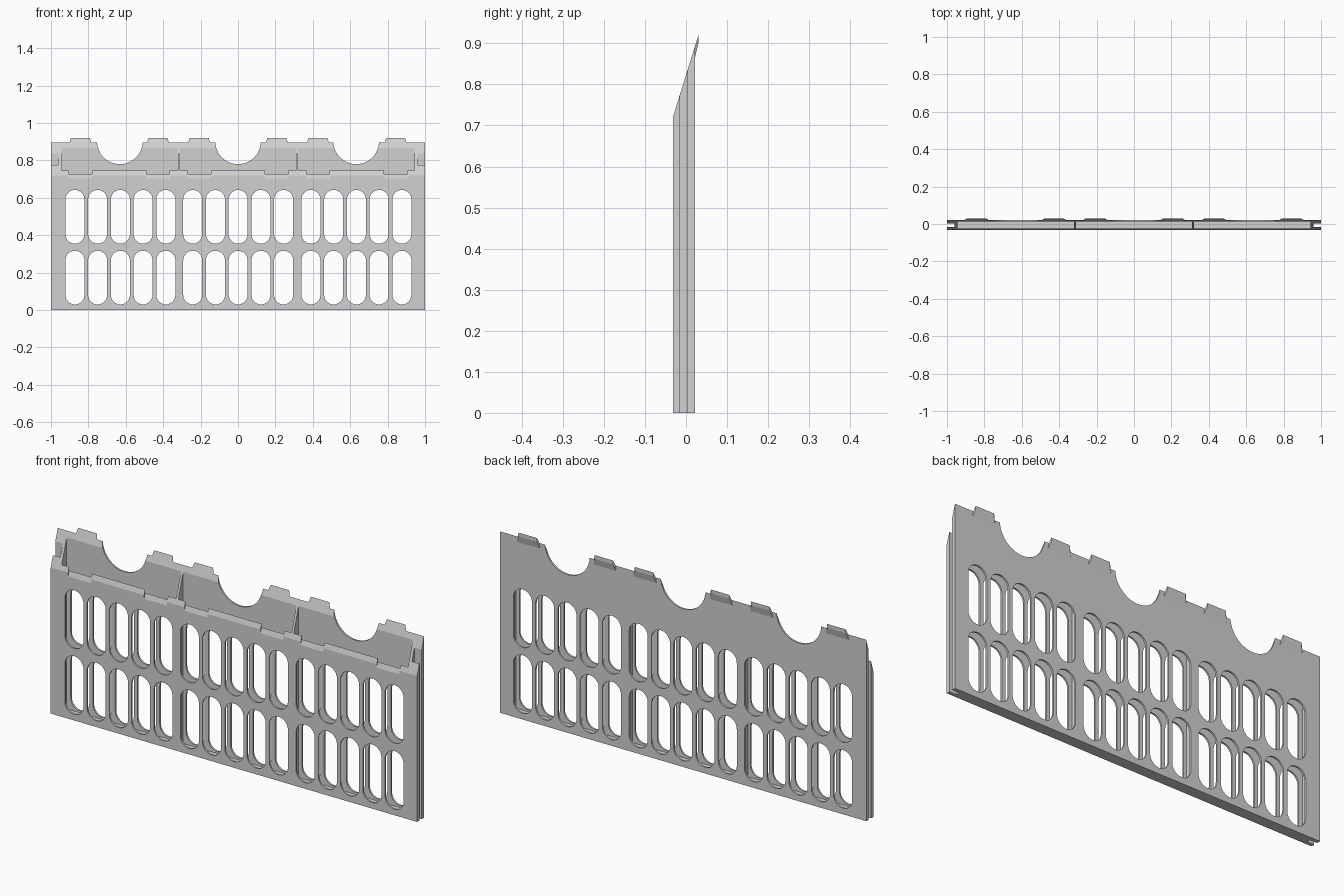
import bpy, bmesh, math

if "Cube" in bpy.data.objects:
    bpy.data.objects.remove(bpy.data.objects["Cube"])

GREY = bpy.data.materials.new("light grey")
GREY.diffuse_color = (0.64, 0.64, 0.64, 1)
GREY.use_nodes = True
GREY.node_tree.nodes["Principled BSDF"].inputs["Base Color"].default_value = GREY.diffuse_color

Y0, Y1 = -0.032, 0.0225         # front and back faces
Z0, Z1 = 0.72, 0.895            # top edge heights, front and back
SLOPE = (Z1 - Z0) / (Y1 - Y0)


def top(y):
    """Height of the slanted top plane."""
    return Z0 + (y - Y0) * SLOPE


def prism(bm, ring_a, ring_b):
    """Closed solid between two matching outlines."""
    a = [bm.verts.new(p) for p in ring_a]
    b = [bm.verts.new(p) for p in ring_b]
    bm.faces.new(a)
    bm.faces.new(b[::-1])
    for i in range(len(a)):
        j = (i + 1) % len(a)
        bm.faces.new((a[j], a[i], b[i], b[j]))


def along_x(bm, profile, x0, x1):
    prism(bm, [(x0, y, z) for y, z in profile], [(x1, y, z) for y, z in profile])


def along_y(bm, outline, y0, y1):
    prism(bm, [(x, y0, z) for x, z in outline], [(x, y1, z) for x, z in outline])


def box(bm, x0, x1, y0, y1, z0, z1):
    along_x(bm, [(y0, z0), (y1, z0), (y1, z1), (y0, z1)], x0, x1)


def finish(bm, name):
    bmesh.ops.recalc_face_normals(bm, faces=bm.faces)
    me = bpy.data.meshes.new(name)
    bm.to_mesh(me)
    bm.free()
    ob = bpy.data.objects.new(name, me)
    bpy.context.collection.objects.link(ob)
    me.materials.append(GREY)
    return ob


def cut(target, bm):
    cutter = finish(bm, "cutter")
    cutter.hide_render = True
    mod = target.modifiers.new("cut", 'BOOLEAN')
    mod.operation = 'DIFFERENCE'
    mod.solver = 'EXACT'
    mod.object = cutter
    bpy.context.view_layer.objects.active = target
    bpy.ops.object.modifier_apply(modifier=mod.name)
    bpy.data.objects.remove(cutter)


# Panel body with slanted top
bm = bmesh.new()
along_x(bm, [(Y0, 0), (Y1, 0), (Y1, Z1), (Y0, Z0)], -1, 1)
panel = finish(bm, "panel")

# Three hollow cells, open at the top
bm = bmesh.new()
for x0, x1 in ((-0.945, -0.321), (-0.309, 0.309), (0.321, 0.945)):
    box(bm, x0, x1, -0.024, 0.0135, 0.02, 1.1)
# Grooves along both ends
for s in (-1, 1):
    box(bm, min(s * 0.96, s * 1.1), max(s * 0.96, s * 1.1), -0.015, 0.004, -0.1, 1.1)
cut(panel, bm)

# Rounded slots: three groups of five, two rows
bm = bmesh.new()
R, N = 0.0508, 20
for group in (-0.629, 0.001, 0.633):
    for col in range(-2, 3):
        cx = group + col * 0.1215
        for z0, z1 in ((0.03, 0.317), (0.355, 0.642)):
            ring = []
            for zc, start in ((z1 - R, 0), (z0 + R, math.pi)):
                for i in range(N + 1):
                    a = start + math.pi * i / N
                    ring.append((cx + R * math.cos(a), zc + R * math.sin(a)))
            along_y(bm, ring, -0.1, 0.1)
cut(panel, bm)

# Round scoops in the back wall, and notches in the front wall
TABS = [(0.145, 0.27), (0.365, 0.49), (0.78, 0.905)]
TABS += [(-b, -a) for a, b in TABS]
bm = bmesh.new()
for cx in (-0.632, 0, 0.632):
    ring = [(cx + 0.122 * math.cos(math.pi * i / 24), 0.902 - 0.122 * math.sin(math.pi * i / 24))
            for i in range(25)]
    ring += [(cx - 0.122, 1.1), (cx + 0.122, 1.1)]
    along_y(bm, ring, 0.005, 0.1)
for a, b in TABS:
    along_x(bm, [(-0.04, top(-0.04) - 0.018), (-0.02, top(-0.02) - 0.018),
                 (-0.02, 0.85), (-0.04, 0.85)], a, b)
cut(panel, bm)

# Wedge tabs continuing the slanted top behind the back wall
bm = bmesh.new()
for a, b in TABS:
    low = [(Y1 - 0.004, top(Y1 - 0.004)), (Y1 - 0.004, 0.868), (Y1, 0.868)]
    tip = [(0.0305, 0.902), (0.0305, top(0.0305))]
    prism(bm, [(a, y, z) for y, z in low] + [(a + 0.012, y, z) for y, z in tip],
          [(b, y, z) for y, z in low] + [(b - 0.012, y, z) for y, z in tip])
tabs = finish(bm, "top_tabs")

# Smooth slot and scoop walls, keep every corner and the slanted top crisp
bpy.ops.object.select_all(action='DESELECT')
panel.select_set(True)
bpy.context.view_layer.objects.active = panel
bpy.ops.object.shade_smooth_by_angle(angle=math.radians(12))
